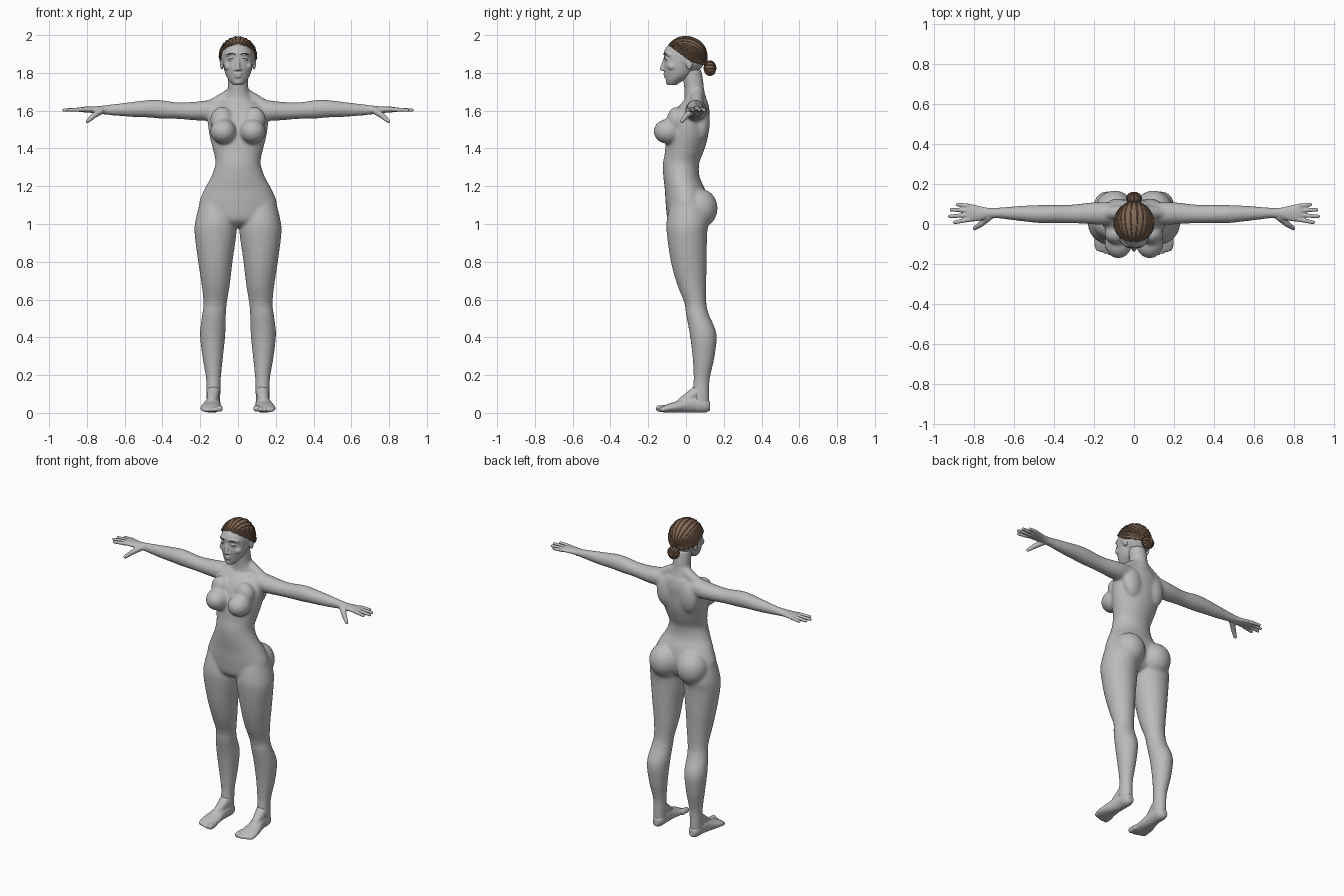
import bpy, bmesh, math
from mathutils import Vector, Matrix

cube = bpy.data.objects.get("Cube")
if cube:
    bpy.data.objects.remove(cube, do_unlink=True)


def material(name, rgb):
    m = bpy.data.materials.new(name)
    m.use_nodes = True
    m.diffuse_color = (*rgb, 1)
    m.node_tree.nodes["Principled BSDF"].inputs["Base Color"].default_value = (*rgb, 1)
    return m


GREY = material("clay grey", (0.5, 0.5, 0.5))
BROWN = material("hair brown", (0.23, 0.14, 0.09))
DARK = material("brow brown", (0.07, 0.05, 0.04))


def spline(a, b, c, d, t):
    """Catmull-Rom blend of four tuples."""
    return [0.5 * (2 * q + (r - p) * t + (2 * p - 5 * q + 4 * r - s) * t * t
                   + (3 * q - p - 3 * r + s) * t ** 3) for p, q, r, s in zip(a, b, c, d)]


def loft(bm, axis, rows, side=1, n=32, steps=6):
    """Elliptical tube; rows are (position on axis, centre a, centre b, radius a, radius b)."""
    rows = [rows[0]] + list(rows) + [rows[-1]]
    fine = [spline(*rows[i:i + 4], k / steps) for i in range(len(rows) - 3) for k in range(steps)]
    fine.append(rows[-1])
    rings = []
    for t, ca, cb, ra, rb in fine:
        ring = []
        for k in range(n):
            w = math.tau * k / n
            a, b = ca + ra * math.cos(w), cb + rb * math.sin(w)
            x, y, z = {"x": (t, a, b), "y": (a, t, b), "z": (a, b, t)}[axis]
            ring.append(bm.verts.new((x * side, y, z)))
        rings.append(ring)
    for r0, r1 in zip(rings, rings[1:]):
        for k in range(n):
            bm.faces.new((r0[k], r0[(k + 1) % n], r1[(k + 1) % n], r1[k]))
    bm.faces.new(rings[0])
    bm.faces.new(rings[-1])


def ball(bm, centre, radii, side=1, detail=24):
    x, y, z = centre
    mat = Matrix.Translation((x * side, y, z)) @ Matrix.Diagonal((*radii, 1))
    bmesh.ops.create_uvsphere(bm, u_segments=detail, v_segments=detail // 2, radius=1, matrix=mat)


def limb(bm, p, rp, q, rq, side=1, count=14):
    """Rounded tapering rod made of overlapping balls."""
    for i in range(count + 1):
        t = i / count
        r = rp + (rq - rp) * t
        ball(bm, Vector(p).lerp(Vector(q), t), (r, r, r), side, 12)


def make(name, bm, mat):
    bmesh.ops.recalc_face_normals(bm, faces=bm.faces[:])
    mesh = bpy.data.meshes.new(name)
    bm.to_mesh(mesh)
    bm.free()
    mesh.materials.append(mat)
    ob = bpy.data.objects.new(name, mesh)
    bpy.context.collection.objects.link(ob)
    bpy.ops.object.select_all(action="DESELECT")
    ob.select_set(True)
    bpy.context.view_layer.objects.active = ob
    return ob


def fuse(name, bm, voxel, smooth):
    """Melt overlapping parts into one smooth skin."""
    ob = make(name, bm, GREY)
    rem = ob.modifiers.new("fuse", "REMESH")
    rem.mode, rem.voxel_size, rem.use_smooth_shade = "VOXEL", voxel, True
    soft = ob.modifiers.new("soften", "SMOOTH")
    soft.factor, soft.iterations = 0.5, smooth
    for m in ("fuse", "soften"):
        bpy.ops.object.modifier_apply(modifier=m)
    bpy.ops.object.shade_smooth()


def strands(name, paths, radius, mat):
    """Rounded strips along point paths."""
    cu = bpy.data.curves.new(name, "CURVE")
    cu.dimensions, cu.bevel_depth, cu.bevel_resolution, cu.use_fill_caps = "3D", radius, 1, True
    for path in paths:
        sp = cu.splines.new("POLY")
        sp.points.add(len(path) - 1)
        for pt, co in zip(sp.points, path):
            pt.co = (*co, 1)
    cu.materials.append(mat)
    ob = bpy.data.objects.new(name, cu)
    bpy.context.collection.objects.link(ob)
    bpy.ops.object.select_all(action="DESELECT")
    ob.select_set(True)
    bpy.context.view_layer.objects.active = ob
    bpy.ops.object.convert(target="MESH")
    bpy.ops.object.shade_smooth()


# Body: torso, neck, legs and arms
bm = bmesh.new()
loft(bm, "z", [(0.985, 0, 0, .08, .05), (1.02, 0, 0, .17, .095), (1.10, 0, .005, .207, .112),
               (1.18, 0, -.005, .18, .107), (1.25, 0, -.024, .142, .096), (1.32, 0, -.026, .12, .096),
               (1.38, 0, -.01, .129, .102), (1.46, 0, .006, .149, .11), (1.54, 0, .018, .16, .105),
               (1.60, 0, .033, .15, .092), (1.65, 0, .05, .10, .065)])
loft(bm, "z", [(1.58, 0, .05, .10, .06), (1.66, 0, .05, .075, .058), (1.70, 0, .045, .057, .053),
               (1.76, 0, .038, .053, .053), (1.82, 0, .025, .053, .055)])
for s in (1, -1):
    loft(bm, "z", [(.04, .13, .08, .036, .045), (.10, .13, .078, .037, .046), (.18, .13, .083, .039, .043),
                   (.30, .134, .093, .055, .059), (.42, .134, .09, .067, .071), (.52, .127, .061, .063, .061),
                   (.58, .121, .05, .062, .058), (.68, .118, .03, .075, .077), (.80, .12, .015, .091, .095),
                   (.95, .119, .005, .111, .107), (1.02, .117, .01, .108, .112), (1.12, .115, .01, .085, .09)], s)
    loft(bm, "x", [(.06, .055, 1.60, .05, .055), (.12, .053, 1.602, .055, .055), (.17, .053, 1.60, .057, .054),
                   (.23, .053, 1.598, .053, .049), (.32, .05, 1.60, .046, .044), (.42, .05, 1.608, .046, .049),
                   (.48, .05, 1.61, .045, .046), (.58, .053, 1.606, .037, .038), (.68, .055, 1.604, .027, .028),
                   (.74, .055, 1.604, .027, .021)], s)
    ball(bm, (.078, -.095, 1.49), (.069, .077, .066), s)
    ball(bm, (.085, -.05, 1.55), (.062, .052, .07), s)
    ball(bm, (.098, .07, 1.083), (.097, .098, .105), s)
    ball(bm, (.08, .085, 1.54), (.065, .042, .10), s)
    ball(bm, (.121, .02, .585), (.034, .03, .04), s)
    limb(bm, (.03, .06, 1.69), .035, (.14, .055, 1.625), .034, s)
fuse("body", bm, .008, 10)

# Hands and feet
tips = [(.090, .890, .097), (.067, .922, .071), (.045, .930, .038), (.022, .905, .008)]
toes = [(.098, -.143, .018), (.122, -.145, .012), (.143, -.140, .011), (.163, -.132, .011), (.183, -.120, .011)]
for label, s in (("left", 1), ("right", -1)):
    bm = bmesh.new()
    loft(bm, "x", [(.69, .055, 1.604, .026, .025), (.73, .054, 1.604, .027, .021), (.77, .053, 1.605, .036, .017),
                   (.81, .055, 1.606, .043, .015), (.84, .056, 1.605, .04, .012)], s)
    for base, tx, ty in tips:
        limb(bm, (.825, base, 1.606), .012, (tx - .009, ty, 1.603), .0095, s)
    limb(bm, (.725, .035, 1.60), .019, (.765, .0, 1.572), .015, s)
    limb(bm, (.765, .0, 1.572), .015, (.797, -.022, 1.544), .0105, s)
    fuse(label + "_hand", bm, .004, 3)

    bm = bmesh.new()
    loft(bm, "y", [(-.135, .143, .017, .046, .012), (-.10, .143, .024, .056, .022), (-.05, .141, .032, .052, .030),
                   (0, .136, .042, .043, .041), (.05, .131, .048, .038, .047), (.10, .13, .042, .035, .041),
                   (.128, .13, .036, .02, .024)], s)
    limb(bm, (.13, .06, .11), .036, (.137, -.02, .055), .028, s)
    for x, y, r in toes:
        limb(bm, (x, y + .04, .024), r, (x, y, .005 + r), r, s)
    fuse(label + "_foot", bm, .005, 4)

# Head with face
bm = bmesh.new()
loft(bm, "z", [(1.735, 0, -.075, .024, .022), (1.76, 0, -.06, .047, .046), (1.79, 0, -.04, .065, .072),
               (1.83, 0, -.03, .076, .088), (1.87, 0, -.025, .081, .090), (1.91, 0, -.015, .081, .102),
               (1.95, 0, -.005, .066, .086), (1.975, 0, 0, .04, .05)])
ball(bm, (0, .005, 1.885), (.09, .098, .095))
limb(bm, (0, -.110, 1.875), .010, (0, -.127, 1.822), .012)
ball(bm, (0, -.110, 1.794), (.023, .010, .0065))
ball(bm, (0, -.108, 1.781), (.020, .011, .007))
ball(bm, (0, -.088, 1.752), (.024, .02, .016))
for s in (1, -1):
    ball(bm, (.012, -.114, 1.818), (.009, .011, .008), s)
    ball(bm, (.034, -.100, 1.873), (.018, .013, .010), s)
    limb(bm, (.014, -.106, 1.897), .012, (.035, -.103, 1.903), .012, s)
    limb(bm, (.035, -.103, 1.903), .012, (.056, -.086, 1.897), .012, s)
    ball(bm, (.05, -.07, 1.835), (.026, .03, .025), s)
    ball(bm, (.085, .018, 1.848), (.010, .018, .031), s)
fuse("head", bm, .004, 4)

# Brows and lashes
brow = [(.014, -.117, 1.897), (.035, -.115, 1.904), (.056, -.099, 1.897)]
lash = [(.018, -.109, 1.872), (.034, -.1125, 1.877), (.051, -.104, 1.872)]
for label, path, r in (("brows", brow, .003), ("lashes", lash, .002)):
    strands(label, [[(x * s, y, z) for x, y, z in path] for s in (1, -1)], r, DARK)

# Hair cap trimmed along the hairline
HAIR, SIZE = Vector((0, 0, 1.887)), Vector((.098, .111, .106))


def hairline(y):
    return 1.865 + (.02 - y) * (.75 if y < .02 else .3)


bm = bmesh.new()
ball(bm, HAIR, SIZE, 1, 48)
for slope in (.75, .3):
    bmesh.ops.bisect_plane(bm, geom=bm.verts[:] + bm.edges[:] + bm.faces[:], clear_inner=True,
                           plane_co=(0, .02, 1.865), plane_no=(0, slope, 1))
make("hair_cap", bm, BROWN)
bpy.ops.object.shade_smooth()

# Swept strands running from the hairline to the knot
knot = Vector((0, 1, -.36)).normalized()
paths = []
count = 46
for i in range(count):
    az = math.radians(-150 + 300 * (i + .5) / count)
    for e in range(-50, 90):
        el = math.radians(e)
        d = Vector((math.sin(az) * math.cos(el), -math.cos(az) * math.cos(el), math.sin(el)))
        if HAIR.z + d.z * SIZE.z > hairline(d.y * SIZE.y):
            break
    path = []
    for k in range(19):
        wave = 1 + .008 * math.sin(k * .9 + i * 2.1)
        path.append(HAIR + d.slerp(knot, k / 18 * .96) * SIZE * wave)
    paths.append(path)
strands("hair_strands", paths, .0038, BROWN)

# Knot of hair at the nape
bm = bmesh.new()
ball(bm, (0, .127, 1.825), (.036, .029, .037))
make("hair_knot", bm, BROWN)
bpy.ops.object.shade_smooth()
coils = []
for i in range(6):
    tilt = math.pi * i / 6
    ring = []
    for k in range(25):
        w = math.tau * k / 24
        d = Vector((math.cos(w) * math.cos(tilt), math.sin(w), math.cos(w) * math.sin(tilt)))
        ring.append(Vector((0, .127, 1.825)) + d * Vector((.037, .030, .038)))
    coils.append(ring)
strands("knot_strands", coils, .004, BROWN)
